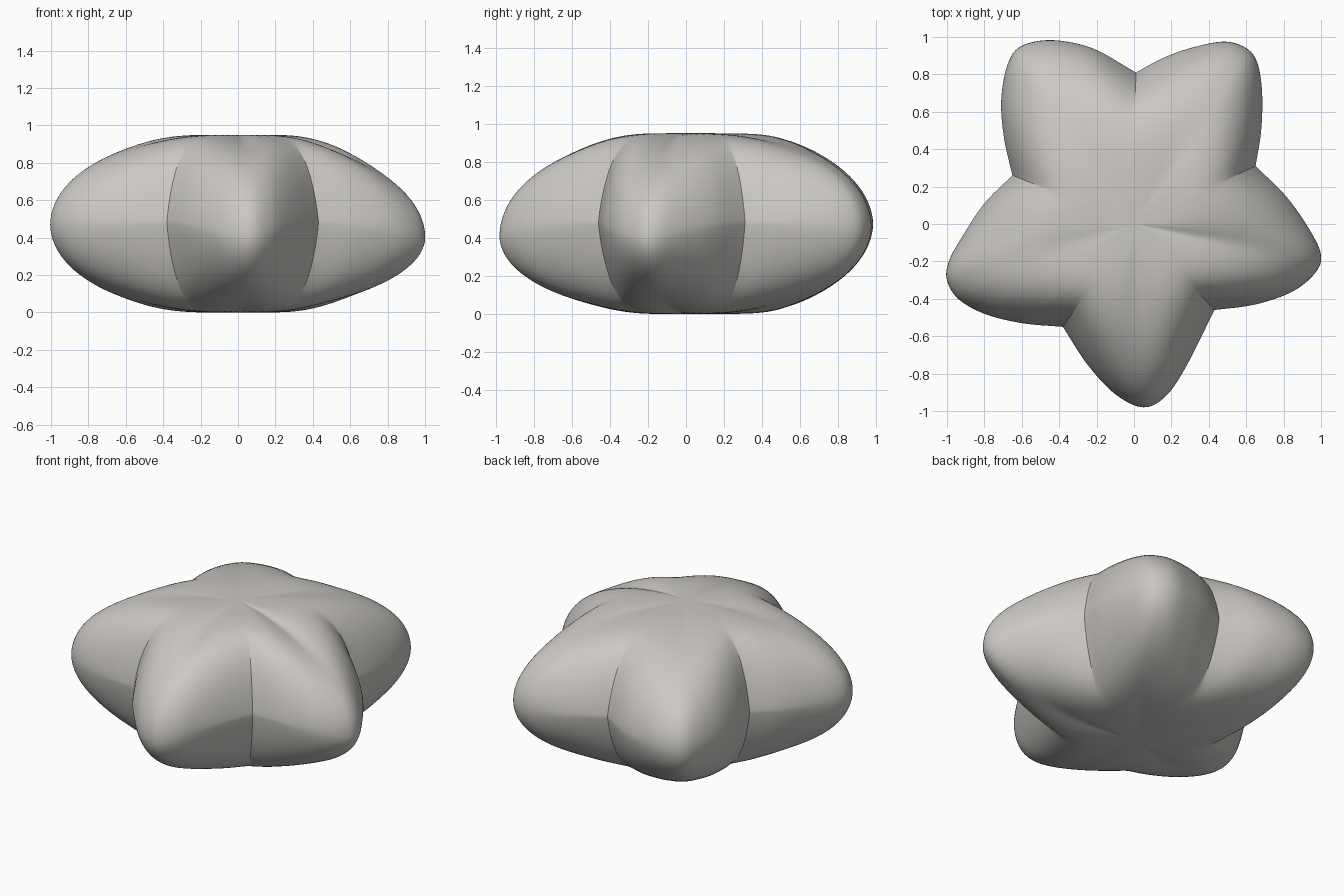
import bpy, bmesh, math

if "Cube" in bpy.data.objects:
    bpy.data.objects.remove(bpy.data.objects["Cube"])

# Each arm: tip seam height, tip roundness, outline from valley to valley (counter-clockwise)
ARMS = [
    (0.41, 2.1, [(-.38, -.55), (-.25, -.75), (-.10, -.91), (.05, -.98), (.17, -.92), (.28, -.76), (.43, -.46)]),
    (0.40, 1.8, [(.43, -.46), (.65, -.43), (.85, -.36), (.97, -.26), (1.0, -.17), (.95, -.05), (.82, .14), (.65, .31)]),
    (0.46, 2.4, [(.65, .31), (.68, .50), (.685, .70), (.66, .86), (.60, .94), (.48, .975), (.30, .94), (.15, .885), (.01, .81)]),
    (0.47, 2.4, [(.01, .81), (-.20, .93), (-.36, .975), (-.50, .98), (-.62, .94), (-.68, .84), (-.71, .66), (-.695, .46), (-.65, .26)]),
    (0.47, 2.3, [(-.65, .26), (-.80, .11), (-.92, -.07), (-.99, -.20), (-1.0, -.30), (-.94, -.40), (-.80, -.48), (-.60, -.53), (-.38, -.55)]),
]
STEPS, RINGS, TOP, VALLEY_SEAM = 8, 28, 0.95, 0.48


def spline(p0, p1, p2, p3, t):
    return [0.5 * (2 * b + (c - a) * t + (2 * a - 5 * b + 4 * c - d) * t * t
                   + (3 * b - a - 3 * c + d) * t ** 3)
            for a, b, c, d in zip(p0, p1, p2, p3)]


def arm_columns(tip_seam, tip_power, pts):
    """Outline samples: x, y, seam height, profile power a and b."""
    first = [2 * a - b for a, b in zip(pts[0], pts[1])]
    last = [2 * a - b for a, b in zip(pts[-1], pts[-2])]
    ext = [first] + pts + [last]
    n = len(pts) - 1
    line = [spline(*ext[i:i + 4], k / STEPS) for i in range(n) for k in range(STEPS)]
    r0, r1 = math.hypot(*pts[0]), math.hypot(*pts[-1])
    rmax = max(math.hypot(*p) for p in line)
    cols = []
    for i, (x, y) in enumerate(line):
        t = i / len(line)
        rv = r0 + (r1 - r0) * t
        w = min(1, max(0, (math.hypot(x, y) - rv) / (rmax - rv)))
        seam = VALLEY_SEAM + (tip_seam - VALLEY_SEAM) * math.sin(math.pi * t) ** 2
        cols.append((x, y, seam, 5.5 + (tip_power - 5.5) * w ** 0.8, 0.8 - 0.3 * w))
    return cols


columns = [c for arm in ARMS for c in arm_columns(*arm)]
N = len(columns)

# Puffy star cushion: rings shrink from the seam to the top and bottom centres
bm = bmesh.new()


def ring(u, side):
    s = math.sin(u)
    out = []
    for x, y, seam, a, b in columns:
        h = (1 - s ** a) ** b
        z = seam + (TOP - seam) * h if side > 0 else seam * (1 - h)
        out.append(bm.verts.new((x * s, y * s, z)))
    return out


seam_ring = [bm.verts.new(c[:3]) for c in columns]
for side in (1, -1):
    prev = seam_ring
    for k in range(RINGS - 1, 0, -1):
        cur = ring(math.pi / 2 * k / RINGS, side)
        for i in range(N):
            j = (i + 1) % N
            bm.faces.new((prev[i], prev[j], cur[j], cur[i]))
        prev = cur
    pole = bm.verts.new((0, 0, TOP if side > 0 else 0))
    for i in range(N):
        bm.faces.new((prev[i], prev[(i + 1) % N], pole))
bmesh.ops.recalc_face_normals(bm, faces=bm.faces)

mesh = bpy.data.meshes.new("star_cushion")
bm.to_mesh(mesh)
bm.free()
star = bpy.data.objects.new("star_cushion", mesh)
bpy.context.collection.objects.link(star)

mat = bpy.data.materials.new("warm_grey")
mat.diffuse_color = (0.60, 0.58, 0.55, 1)
mat.use_nodes = True
mat.node_tree.nodes["Principled BSDF"].inputs["Base Color"].default_value = mat.diffuse_color
mesh.materials.append(mat)

bpy.context.view_layer.objects.active = star
star.select_set(True)
bpy.ops.object.shade_smooth_by_angle(angle=math.radians(16))
